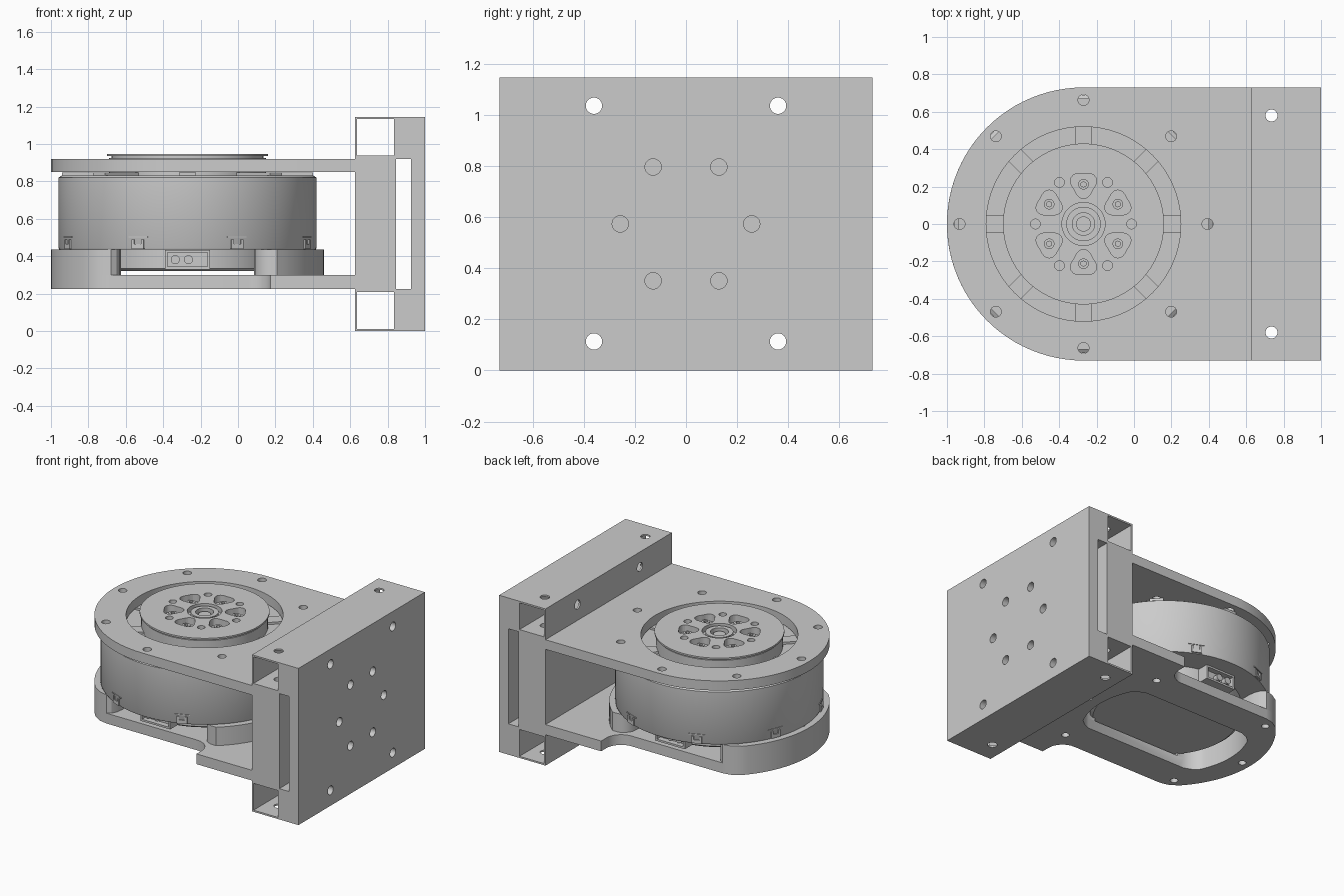
import bpy, bmesh
from math import sin, cos, radians, pi, tau
from mathutils import Matrix, Vector

if "Cube" in bpy.data.objects:
    bpy.data.objects.remove(bpy.data.objects["Cube"])

CX = -0.27          # motor axis
R = 0.73            # bracket outer radius


def make(name, bm, smooth=True):
    bmesh.ops.recalc_face_normals(bm, faces=bm.faces)
    me = bpy.data.meshes.new(name)
    bm.to_mesh(me)
    bm.free()
    ob = bpy.data.objects.new(name, me)
    bpy.context.collection.objects.link(ob)
    if smooth:
        finish(ob)
    return ob


def activate(ob):
    bpy.ops.object.select_all(action='DESELECT')
    ob.select_set(True)
    bpy.context.view_layer.objects.active = ob


def finish(ob):
    activate(ob)
    bpy.ops.object.shade_smooth_by_angle(angle=radians(30))


def add_box(bm, x0, x1, y0, y1, z0, z1, mat=Matrix()):
    m = Matrix.Translation(((x0 + x1) / 2, (y0 + y1) / 2, (z0 + z1) / 2))
    bmesh.ops.create_cube(bm, size=1, matrix=mat @ m @ Matrix.Diagonal((x1 - x0, y1 - y0, z1 - z0, 1)))


def add_cyl(bm, x, y, z0, z1, r, n=24):
    bmesh.ops.create_cone(bm, cap_ends=True, segments=n, radius1=r, radius2=r, depth=z1 - z0,
                          matrix=Matrix.Translation((x, y, (z0 + z1) / 2)))


def add_xcyl(bm, x0, x1, y, z, r, n=24):
    bmesh.ops.create_cone(bm, cap_ends=True, segments=n, radius1=r, radius2=r, depth=x1 - x0,
                          matrix=Matrix.Translation(((x0 + x1) / 2, y, z)) @ Matrix.Rotation(pi / 2, 4, 'Y'))


def add_prism(bm, pts, z0, z1):
    lo = [bm.verts.new((x, y, z0)) for x, y in pts]
    hi = [bm.verts.new((x, y, z1)) for x, y in pts]
    bm.faces.new(lo[::-1])
    bm.faces.new(hi)
    for i in range(len(pts)):
        j = (i + 1) % len(pts)
        bm.faces.new((lo[i], lo[j], hi[j], hi[i]))


def lathe(name, profile, n=96):
    bm = bmesh.new()
    rings = [[bm.verts.new((CX + r * cos(tau * i / n), r * sin(tau * i / n), z)) for i in range(n)]
             for r, z in profile]
    for a, b in zip(rings, rings[1:]):
        for i in range(n):
            j = (i + 1) % n
            bm.faces.new((a[i], a[j], b[j], b[i]))
    bm.faces.new(rings[0][::-1])
    bm.faces.new(rings[-1])
    return make(name, bm)


def cut(ob, bm):
    cutter = make("cutter", bm, False)
    cutter.hide_render = True
    mod = ob.modifiers.new("cut", 'BOOLEAN')
    mod.operation, mod.solver, mod.object = 'DIFFERENCE', 'EXACT', cutter
    activate(ob)
    bpy.ops.object.modifier_apply(modifier=mod.name)
    bpy.data.objects.remove(cutter)


def arc(cx, cy, r, a0, a1, n):
    return [(cx + r * cos(radians(a0 + (a1 - a0) * i / n)),
             cy + r * sin(radians(a0 + (a1 - a0) * i / n))) for i in range(n + 1)]


def mirrored(pts):
    """Close an upper-half outline by mirroring it over y = 0."""
    return pts + [(x, -y) for x, y in reversed(pts) if abs(y) > 1e-5]


def polar(r, deg):
    return CX + r * cos(radians(deg)), r * sin(radians(deg))


# Mounting block with two open channels, a slot and bolt holes
bm = bmesh.new()
add_box(bm, 0.625, 1, -R, R, 0, 1.145)
block = make("mounting_block", bm, False)
bm = bmesh.new()
add_box(bm, 0.637, 0.835, -1, 1, 0.938, 1.133)
add_box(bm, 0.637, 0.835, -1, 1, 0.012, 0.208)
add_box(bm, 0.845, 0.925, -1, 1, 0.225, 0.92)
cut(block, bm)
bm = bmesh.new()
for y in (-0.36, 0.36):
    for z in (0.113, 1.035):
        add_xcyl(bm, 0.55, 1.1, y, z, 0.032)
for k in range(6):
    a = tau * k / 6
    add_xcyl(bm, 0.9, 1.1, 0.257 * cos(a), 0.573 + 0.257 * sin(a), 0.032)
for y in (-0.58, 0.58):
    add_cyl(bm, 0.735, y, -0.1, 1.3, 0.032)
cut(block, bm)
finish(block)

# Upper plate: rounded end, large motor opening and ring of screw holes
bm = bmesh.new()
add_prism(bm, arc(CX, 0, R, 90, 270, 48) + [(0.625, -R), (0.625, R)], 0.85, 0.92)
top = make("upper_plate", bm, False)
bm = bmesh.new()
add_cyl(bm, CX, 0, 0.8, 1, 0.52, 96)
for k in range(8):
    add_cyl(bm, *polar(0.663, 45 * k), 0.8, 1, 0.029)
cut(top, bm)
finish(top)

# Lower plate and its two raised lugs, sharing one central opening
tip = [(-0.68, 0.55), (-0.74, 0.538)] + arc(CX, 0, R, 137, 180, 16)
plate_half = [(0.625, R), (0.175, R)] + arc(0.055, 0.67, 0.12, 0, -90, 8) + tip
left_half = [(-0.625, 0.44), (-0.632, 0.49), (-0.65, 0.53)] + tip
right_half = [(0.085, 0.44), (0.092, 0.49), (0.12, 0.53), (0.16, 0.55)] + arc(CX, 0, R, 49, 0, 16)
opening = mirrored(arc(CX, 0, 0.56, 0, 26, 8) + [(0.19, 0.28), (0.14, 0.3), (-0.68, 0.3), (-0.73, 0.28)]
                   + arc(CX, 0, 0.56, 154, 180, 8))
for name, half, z0, z1 in (("lower_plate", plate_half, 0.225, 0.3),
                           ("left_lug", left_half, 0.3, 0.435),
                           ("right_lug", right_half, 0.3, 0.435)):
    bm = bmesh.new()
    add_prism(bm, mirrored(half), z0, z1)
    ob = make(name, bm, False)
    bm = bmesh.new()
    add_prism(bm, opening, 0.1, 0.6)
    for a in (0, 45, 135, 180, 225, 315):
        add_cyl(bm, *polar(0.663, a), 0.1, 0.6, 0.026)
    cut(ob, bm)
    finish(ob)

# Motor housing
lathe("motor_housing", [(0.48, 0.32), (0.5, 0.335), (0.5, 0.435), (0.685, 0.435), (0.69, 0.445),
                        (0.69, 0.82), (0.67, 0.833), (0.45, 0.833)])

# Radial ribs on the housing top and small clips round its foot
bm = bmesh.new()
for k in range(8):
    rot = Matrix.Translation((CX, 0, 0)) @ Matrix.Rotation(tau * k / 8, 4, 'Z')
    add_box(bm, 0.4, 0.67, -0.046, 0.046, 0.825, 0.849, rot)
make("housing_ribs", bm)
bm = bmesh.new()
for k in range(8):
    rot = Matrix.Translation((CX, 0, 0)) @ Matrix.Rotation(tau * (k + 0.5) / 8, 4, 'Z')
    for y in (-0.035, 0.02):
        add_box(bm, 0.66, 0.698, y, y + 0.015, 0.44, 0.49, rot)
    add_box(bm, 0.66, 0.697, -0.02, 0.02, 0.44, 0.465, rot)
    add_box(bm, 0.66, 0.694, -0.055, 0.055, 0.5, 0.506, rot)
make("housing_clips", bm)

# Output hub with flange and stepped centre bore
hub = lathe("output_hub", [(0.42, 0.82), (0.42, 0.925), (0.405, 0.925), (0.405, 0.935), (0.43, 0.935),
                           (0.43, 0.947), (0.115, 0.947), (0.115, 0.91), (0.092, 0.91), (0.092, 0.94),
                           (0.06, 0.94), (0.06, 0.905), (0.04, 0.905), (0.04, 0.925)])
bm = bmesh.new()
for k in range(6):
    ang = 30 + 60 * k
    px, py = polar(0.212, ang)
    pocket = []
    for i in range(30):
        t = tau * i / 30
        r = 0.066 * (1 - 0.14 * cos(3 * t))
        pocket.append((px + r * cos(t + radians(ang)), py + r * sin(t + radians(ang))))
    add_prism(bm, pocket, 0.895, 1)
    add_cyl(bm, *polar(0.257, 60 * k), 0.89, 1, 0.026)
cut(hub, bm)
finish(hub)

# Hub screws in the pockets
bm = bmesh.new()
for k in range(6):
    add_cyl(bm, *polar(0.212, 30 + 60 * k), 0.89, 0.925, 0.028)
screws = make("hub_screws", bm, False)
bm = bmesh.new()
for k in range(6):
    add_cyl(bm, *polar(0.212, 30 + 60 * k), 0.91, 1, 0.015, 6)
cut(screws, bm)
finish(screws)

# Connector sockets front and back
bm = bmesh.new()
for s in (-1, 1):
    y0, y1 = sorted((s * 0.45, s * 0.57))
    add_box(bm, -0.39, -0.15, y0, y1, 0.33, 0.433)
sockets = make("connector_sockets", bm, False)
bm = bmesh.new()
for s in (-1, 1):
    y0, y1 = sorted((s * 0.53, s * 0.7))
    add_box(bm, -0.376, -0.164, y0, y1, 0.344, 0.42)
cut(sockets, bm)
bm = bmesh.new()
for s in (-1, 1):
    for x in (-0.335, -0.265):
        m = Matrix.Translation((x, s * 0.54, 0.382)) @ Matrix.Rotation(pi / 2, 4, 'X')
        bmesh.ops.create_cone(bm, cap_ends=True, segments=20, radius1=0.024, radius2=0.024, depth=0.05, matrix=m)
make("connector_pins", bm)
